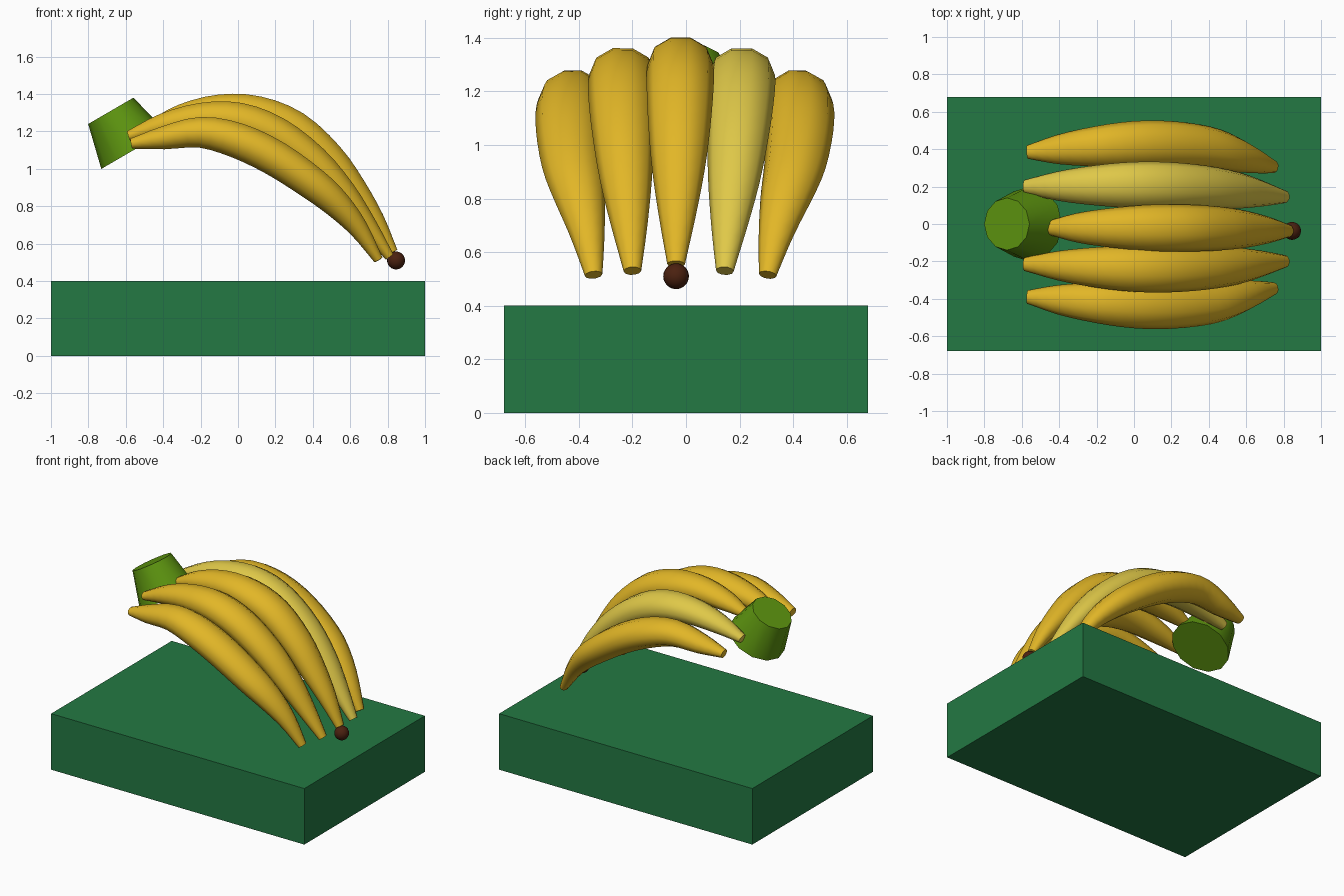
import bpy, bmesh, math
from mathutils import Vector

default = bpy.data.objects.get("Cube")
if default:
    bpy.data.objects.remove(default, do_unlink=True)


def material(name, rgb):
    mat = bpy.data.materials.new(name)
    mat.use_nodes = True
    color = (*rgb, 1)
    mat.diffuse_color = color
    mat.node_tree.nodes["Principled BSDF"].inputs["Base Color"].default_value = color
    return mat


yellow = material("banana yellow", (0.76, 0.47, 0.02))
pale = material("pale yellow", (0.74, 0.58, 0.065))
stem_green = material("stem green", (0.11, 0.3, 0.005))
base_green = material("base green", (0.017, 0.19, 0.056))
brown = material("dark brown", (0.07, 0.015, 0.005))


def finish(obj, name, mat, angle=None):
    obj.name = obj.data.name = name
    obj.data.materials.append(mat)
    if angle:
        bpy.ops.object.select_all(action="DESELECT")
        obj.select_set(True)
        bpy.context.view_layer.objects.active = obj
        bpy.ops.object.shade_smooth_by_angle(angle=math.radians(angle))


def spline(values, t):
    """Smooth curve through evenly spaced values, t from 0 to 1."""
    last = len(values) - 1
    i = min(int(t * last), last - 1)
    f = t * last - i
    b, c = values[i], values[i + 1]
    a = values[i - 1] if i else b * 2 - c
    d = values[i + 2] if i + 2 <= last else c * 2 - b
    return (b * 2 + (c - a) * f + (a * 2 - b * 5 + c * 4 - d) * f**2
            + (b * 3 - a - c * 3 + d) * f**3) / 2


RADII = [0.036, 0.08, 0.108, 0.124, 0.125, 0.115, 0.097, 0.068, 0.033]
RINGS, SIDES, FLATTEN = 24, 10, 0.8


def banana(name, path, sway, mat):
    """Sweep a flattened ring along an x-z path that sways sideways in y."""
    points = [Vector((x, 0, z)) for x, z in path]

    def center(t):
        p = spline(points, t)
        p.y = spline(sway, t)
        return p

    bm = bmesh.new()
    rings = []
    for k in range(RINGS + 1):
        t = k / RINGS
        p, r = center(t), spline(RADII, t)
        tangent = (center(min(t + 0.01, 1)) - center(max(t - 0.01, 0))).normalized()
        up = tangent.cross(Vector((0, 1, 0))).normalized()
        side = up.cross(tangent)
        ring = []
        for s in range(SIDES):
            a = math.tau * s / SIDES
            ring.append(bm.verts.new(p + side * r * math.cos(a) + up * r * FLATTEN * math.sin(a)))
        rings.append(ring)
    for a, b in zip(rings, rings[1:]):
        for s in range(SIDES):
            n = (s + 1) % SIDES
            bm.faces.new((a[s], a[n], b[n], b[s]))
    bm.faces.new(rings[0])
    bm.faces.new(rings[-1])
    bmesh.ops.recalc_face_normals(bm, faces=bm.faces)
    mesh = bpy.data.meshes.new(name)
    bm.to_mesh(mesh)
    bm.free()
    obj = bpy.data.objects.new(name, mesh)
    bpy.context.collection.objects.link(obj)
    finish(obj, name, mat, 50)


# Bananas: outer pair, inner pair and the taller middle one
outer = [(-.57, 1.135), (-.4, 1.165), (-.2, 1.195), (0, 1.15), (.2, 1.055),
         (.4, .92), (.53, .81), (.645, .68), (.75, .515)]
inner = [(-.585, 1.175), (-.4, 1.235), (-.2, 1.27), (0, 1.26), (.2, 1.185),
         (.4, 1.04), (.56, .87), (.69, .7), (.81, .53)]
middle = [(-.46, 1.235), (-.3, 1.285), (-.1, 1.315), (.1, 1.295), (.3, 1.215),
          (.48, 1.06), (.61, .9), (.73, .73), (.83, .555)]
banana("outer_right_banana", outer, [-.39, -.435, -.345], yellow)
banana("inner_right_banana", inner, [-.215, -.24, -.2], yellow)
banana("middle_banana", middle, [-.02, -.022, -.037], yellow)
banana("inner_left_banana", inner, [.2, .205, .145], pale)
banana("outer_left_banana", outer, [.385, .425, .305], yellow)

# Stem: tilted cylinder, wider at the bananas
top, bottom = Vector((-.68, 0, 1.31)), Vector((-.558, 0, 1.1))
axis = top - bottom
bpy.ops.mesh.primitive_cone_add(vertices=12, radius1=0.2, radius2=0.14,
                                depth=axis.length, location=(top + bottom) / 2,
                                rotation=(0, math.atan2(axis.x, axis.z), 0))
finish(bpy.context.object, "stem", stem_green, 40)

# Dark tip on the middle banana
bpy.ops.mesh.primitive_uv_sphere_add(segments=20, ring_count=12, radius=0.048,
                                     location=(.845, -.037, .51))
finish(bpy.context.object, "banana_tip", brown, 40)

# Base block
bpy.ops.mesh.primitive_cube_add(size=1, location=(0, 0, 0.2))
bpy.context.object.scale = (2, 1.36, 0.4)
finish(bpy.context.object, "base_block", base_green)
